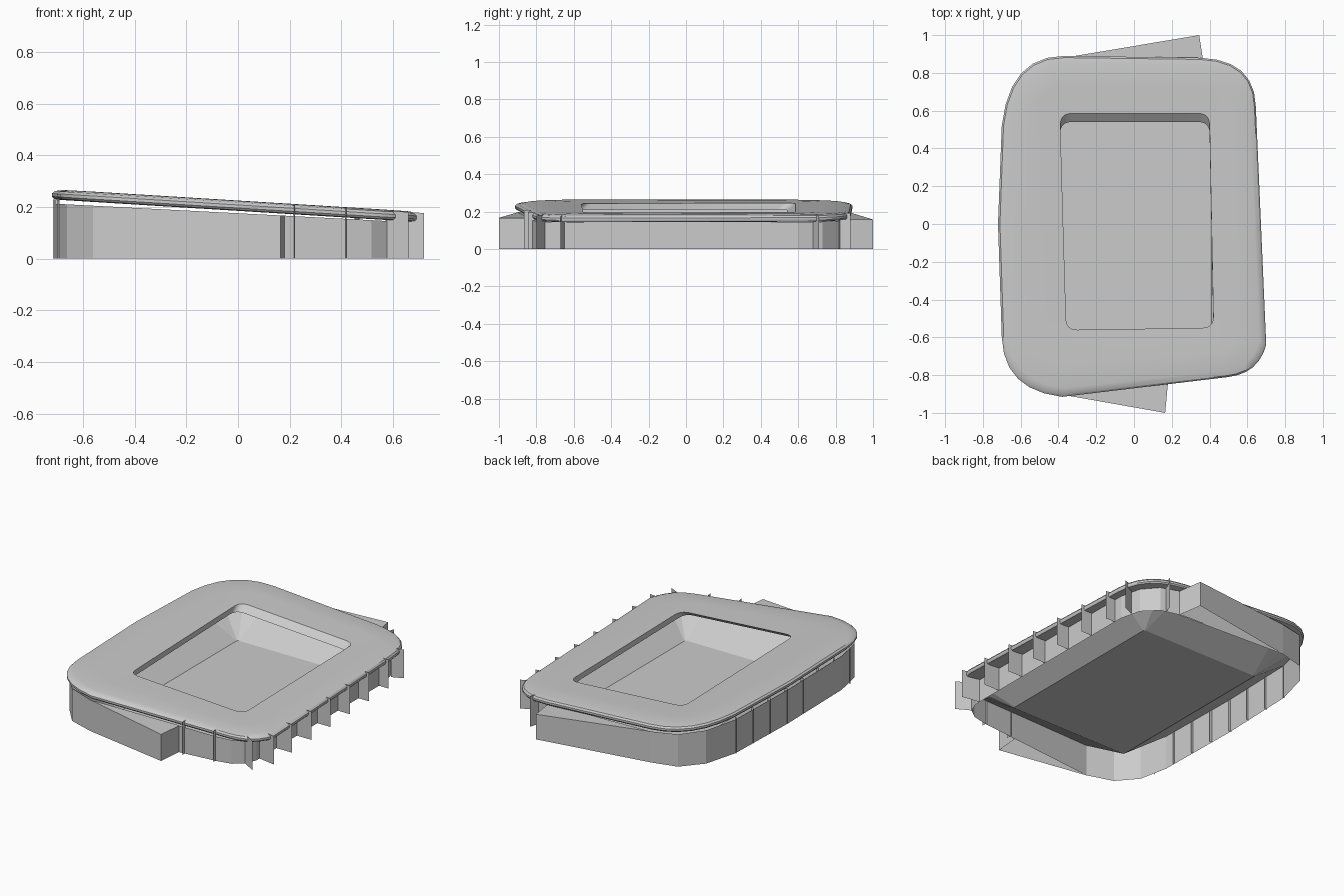
import bpy, bmesh, math
from mathutils import Vector

cube = bpy.data.objects.get("Cube")
if cube:
    bpy.data.objects.remove(cube)

grey = bpy.data.materials.new("stadium grey")
grey.use_nodes = True
colour = (0.6, 0.6, 0.6, 1)
grey.diffuse_color = colour
grey.node_tree.nodes["Principled BSDF"].inputs["Base Color"].default_value = colour


def outline(corners, steps, west):
    """Closed counterclockwise loop of four curved corners plus a west midpoint."""
    loop = []
    for start, control, end in corners:
        a, b, c = Vector(start), Vector(control), Vector(end)
        for i in range(steps + 1):
            t = i / steps
            loop.append(a * (1 - t) ** 2 + b * 2 * t * (1 - t) + c * t * t)
    loop.append(Vector((west, 0)))
    return loop


def rounded(corners, r):
    """Corner curves for a rectangle given as SW, SE, NE, NW points."""
    sides = [((0, 1), (1, 0)), ((-1, 0), (0, 1)), ((0, -1), (-1, 0)), ((1, 0), (0, -1))]
    return [(Vector(p) + Vector(u) * r, p, Vector(p) + Vector(v) * r)
            for p, (u, v) in zip(corners, sides)]


def build(name, rings, closed=False, cap=False, smooth=False):
    """Loft a list of equal rings into a surface."""
    bm = bmesh.new()
    loops = [[bm.verts.new(p) for p in ring] for ring in rings]
    pairs = list(zip(loops, loops[1:]))
    if closed:
        pairs.append((loops[-1], loops[0]))
    for low, high in pairs:
        for i in range(len(low)):
            j = (i + 1) % len(low)
            bm.faces.new((low[i], low[j], high[j], high[i]))
    if cap:
        bm.faces.new(loops[-1])
    finish(name, bm, smooth)


def finish(name, bm, smooth=False):
    mesh = bpy.data.meshes.new(name)
    bm.to_mesh(mesh)
    bm.free()
    mesh.materials.append(grey)
    obj = bpy.data.objects.new(name, mesh)
    bpy.context.collection.objects.link(obj)
    if smooth:
        bpy.ops.object.select_all(action='DESELECT')
        obj.select_set(True)
        bpy.context.view_layer.objects.active = obj
        bpy.ops.object.shade_smooth_by_angle(angle=math.radians(35))


def wall_top(p):
    return 0.212 - 0.052 * (p.x + 0.7)


def roof_base(p):
    return 0.228 - 0.0616 * (p.x + 0.7)


# Sloping roof ring with a rounded rim and a slanted inner lip
rim = outline([((-0.70, -0.60), (-0.69, -0.88), (-0.38, -0.915)),
               ((0.50, -0.81), (0.66, -0.79), (0.70, -0.64)),
               ((0.645, 0.62), (0.64, 0.87), (0.35, 0.88)),
               ((-0.37, 0.89), (-0.66, 0.89), (-0.70, 0.52))], 6, -0.72)
opening = outline(rounded([(-0.36, -0.56), (0.42, -0.55), (0.40, 0.585), (-0.39, 0.585)], 0.06),
                  6, -0.375)


def roof_ring(t, rise, shift=0):
    ring = [a.lerp(b, t) for a, b in zip(rim, opening)]
    return [(p.x, p.y + shift, roof_base(p) + rise) for p in ring]


profile = [(0.08, 0), (0.02, 0.003), (0, 0.011), (0, 0.023), (0.03, 0.033),
           (0.13, 0.039), (0.5, 0.040), (1, 0.037)]
build("roof", [roof_ring(1, 0.002, -0.045)] + [roof_ring(t, z) for t, z in profile],
      closed=True, smooth=True)

# Outer wall
wall = outline([((-0.70, -0.55), (-0.69, -0.87), (-0.40, -0.90)),
                ((0.42, -0.82), (0.59, -0.81), (0.605, -0.68)),
                ((0.60, 0.60), (0.59, 0.83), (0.35, 0.85)),
                ((-0.37, 0.88), (-0.65, 0.88), (-0.695, 0.50))], 3, -0.71)
ground = [(p.x, p.y, 0) for p in wall]
wall_edge = [(p.x, p.y, wall_top(p)) for p in wall]
build("outer_wall", [ground, wall_edge])

# Seating bowl running down to the pitch
pitch = outline(rounded([(-0.41, -0.58), (0.41, -0.58), (0.41, 0.58), (-0.41, 0.58)], 0.01),
                3, -0.41)
build("seating_bowl", [wall_edge, [(p.x, p.y, 0.002) for p in pitch]], cap=True)


# Triangular entrance buildings at the front and back
def entrance(name, points):
    loop = [Vector(p) for p in points]
    build(name, [[(p.x, p.y, 0) for p in loop], [(p.x, p.y, wall_top(p)) for p in loop]], cap=True)


entrance("front_entrance", [(-0.40, -0.90), (0.165, -1.0), (0.18, -0.84)])
entrance("back_entrance", [(0.37, 0.84), (0.345, 1.0), (-0.37, 0.88)])


# Thin upright fins around the outside
def fins(name, spans, height):
    bm = bmesh.new()
    for (x0, y0), (x1, y1) in spans:
        top = [height(Vector((x, y))) for x, y in ((x1, y1), (x0, y0))]
        bm.faces.new([bm.verts.new(p) for p in (
            (x0, y0, 0), (x1, y1, 0), (x1, y1, top[0]), (x0, y0, top[1]))])
    finish(name, bm)


def over_roof(p):
    return roof_base(p) + 0.036


east = []
for i in range(6):
    y = -0.48 + 0.205 * i
    east.append(((0.60, y), (0.712 - 0.044 * (y + 0.48), y)))
fins("east_fins", east, over_roof)

fins("west_fins", [((-0.69, 0.5 - 0.163 * i), (-0.716 + 0.02 * abs(i - 3) / 4, 0.5 - 0.163 * i))
                   for i in range(8)], roof_base)

fins("front_fins", [((0.215, -0.83), (0.22, -0.865)), ((0.415, -0.81), (0.42, -0.845)),
                    ((0.57, -0.75), (0.66, -0.80))], over_roof)
fins("corner_fins", [((0.60, -0.65), (0.72, -0.67)), ((0.59, 0.68), (0.66, 0.71)),
                     ((0.45, 0.82), (0.47, 0.88))], over_roof)
